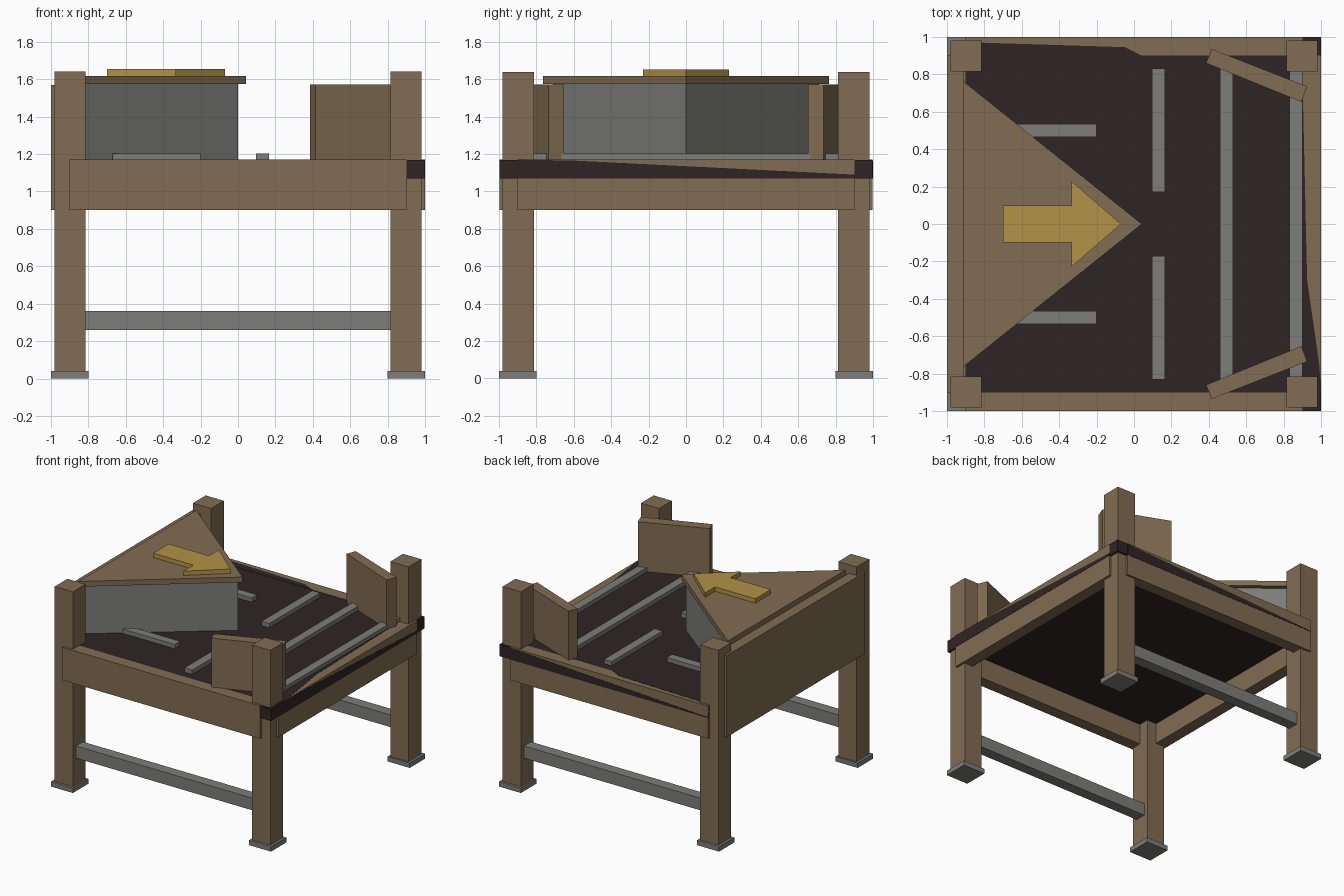
import bpy, bmesh

if "Cube" in bpy.data.objects:
    bpy.data.objects.remove(bpy.data.objects["Cube"])


def material(name, rgb):
    m = bpy.data.materials.new(name)
    m.diffuse_color = (*rgb, 1)
    m.use_nodes = True
    m.node_tree.nodes["Principled BSDF"].inputs["Base Color"].default_value = m.diffuse_color
    return m


WOOD = material("brown wood", (0.22, 0.15, 0.084))
BELT = material("dark belt", (0.028, 0.018, 0.018))
METAL = material("grey metal", (0.205, 0.209, 0.198))
GOLD = material("golden yellow", (0.445, 0.287, 0.061))


def prism(name, pts, lo, hi, mat, axis="z"):
    """Extrude a 2D outline from lo to hi along an axis."""
    place = {"x": lambda a, b, t: (t, a, b),
             "y": lambda a, b, t: (a, t, b),
             "z": lambda a, b, t: (a, b, t)}[axis]
    bm = bmesh.new()
    low = [bm.verts.new(place(a, b, lo)) for a, b in pts]
    high = [bm.verts.new(place(a, b, hi)) for a, b in pts]
    bm.faces.new(low)
    bm.faces.new(high)
    n = len(pts)
    for i in range(n):
        j = (i + 1) % n
        bm.faces.new((low[i], low[j], high[j], high[i]))
    bmesh.ops.recalc_face_normals(bm, faces=bm.faces)
    me = bpy.data.meshes.new(name)
    bm.to_mesh(me)
    bm.free()
    me.materials.append(mat)
    ob = bpy.data.objects.new(name, me)
    bpy.context.collection.objects.link(ob)
    return ob


def box(name, x0, x1, y0, y1, z0, z1, mat):
    return prism(name, [(x0, y0), (x1, y0), (x1, y1), (x0, y1)], z0, z1, mat)


# Corner posts with metal feet
for sx, side in ((-1, "left"), (1, "right")):
    for sy, end in ((-1, "front"), (1, "back")):
        x, y = sx * 0.897, sy * 0.897
        box(f"{end}_{side}_post", x - .083, x + .083, y - .083, y + .083, 0.005, 1.64, WOOD)
        x, y = sx * 0.9, sy * 0.9
        box(f"{end}_{side}_foot", x - .1, x + .1, y - .1, y + .1, 0, 0.04, METAL)

# Belt slab and the frame beams around it
E = 0.998
box("belt", -0.9, 0.996, -0.996, 0.996, 1.07, 1.168, BELT)
box("front_beam", -0.9, 0.9, -E, -0.9, 0.9, 1.17, WOOD)
box("back_beam", -0.9, 0.9, 0.9, E, 0.9, 1.17, WOOD)
box("left_beam", -E, -0.9, -0.9, 0.9, 0.9, 1.17, WOOD)
box("right_beam", 0.9, E, -0.9, 0.9, 0.9, 1.17, WOOD)
box("left_wall", -E, -0.91, -0.9, 0.9, 1.17, 1.57, WOOD)

# Dark belt patches showing on the beams
prism("right_belt_patch", [(-.9, 1.07), (.9, 1.07), (.9, 1.09), (-.6, 1.165), (-.9, 1.17)],
      0.99, 1.0, BELT, "x")
prism("back_belt_patch", [(.9, 1.07), (.9, 1.165), (-.9, 1.075), (-.9, 1.07)],
      0.99, 1.0, BELT, "y")
prism("top_right_belt_patch", [(.9, -.9), (1, -.9), (.99, -.75), (.925, -.3), (.9, .8)],
      1.165, 1.172, BELT)
prism("top_back_belt_patch", [(-.9, .9), (.04, .9), (-.05, .945), (-.85, .97)],
      1.165, 1.172, BELT)

# Stretchers between the legs, and everything mirrored front to back
for s, end in ((-1, "front"), (1, "back")):
    y0, y1 = sorted((s * 0.85, s * 0.94))
    box(f"{end}_stretcher", -0.82, 0.82, y0, y1, 0.26, 0.36, METAL)
    y0, y1 = sorted((s * 0.17, s * 0.83))
    box(f"{end}_short_cleat", 0.095, 0.165, y0, y1, 1.16, 1.203, METAL)
    y0, y1 = sorted((s * 0.465, s * 0.535))
    box(f"{end}_side_cleat", -0.67, -0.2, y0, y1, 1.16, 1.203, METAL)
    prism(f"{end}_guide_board",
          [(.385, s * .86), (.415, s * .935), (.925, s * .735), (.895, s * .652)],
          1.165, 1.572, WOOD)

# Full-width cleats
for i, x in enumerate((0.495, 0.865)):
    box(f"long_cleat_{i + 1}", x - .035, x + .035, -0.83, 0.83, 1.16, 1.203, METAL)

# Wedge divider with lid and arrow
prism("divider", [(-.91, -.71), (0, 0), (-.91, .71)], 1.165, 1.576, METAL)
prism("divider_lid", [(-.915, -.765), (.042, 0), (-.915, .765)], 1.574, 1.617, WOOD)
prism("arrow", [(-.7, -.1), (-.335, -.1), (-.335, -.23), (-.07, 0),
                (-.335, .23), (-.335, .1), (-.7, .1)], 1.615, 1.653, GOLD)
